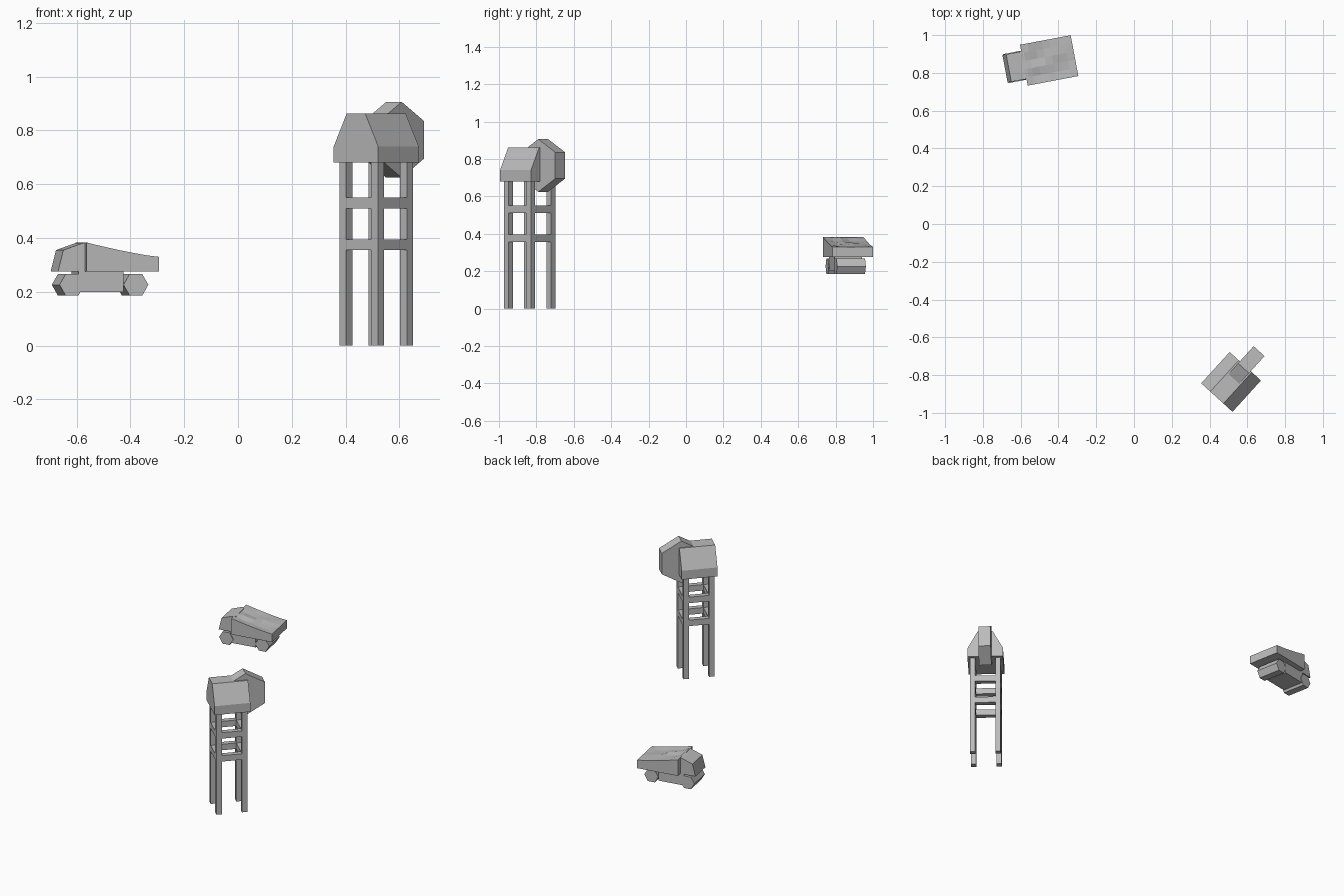
import bpy, bmesh, math, random
from mathutils import Matrix, Vector

cube = bpy.data.objects.get("Cube")
if cube:
    bpy.data.objects.remove(cube)
random.seed(4)

grey = bpy.data.materials.new("plain grey")
grey.use_nodes = True
colour = (0.5, 0.5, 0.5, 1)
grey.diffuse_color = colour
grey.node_tree.nodes["Principled BSDF"].inputs["Base Color"].default_value = colour


def frame(x, y, degrees):
    return Matrix.Translation((x, y, 0)) @ Matrix.Rotation(math.radians(degrees), 4, "Z")


def finish(name, bm, place):
    bmesh.ops.recalc_face_normals(bm, faces=bm.faces)
    mesh = bpy.data.meshes.new(name)
    bm.to_mesh(mesh)
    bm.free()
    mesh.materials.append(grey)
    obj = bpy.data.objects.new(name, mesh)
    obj.matrix_world = place
    bpy.context.collection.objects.link(obj)


def box(name, place, low, high):
    bm = bmesh.new()
    bmesh.ops.create_cube(bm, size=1)
    for v in bm.verts:
        v.co = Vector(low[i] if v.co[i] < 0 else high[i] for i in range(3))
    finish(name, bm, place)


def prism(name, place, profile, start, end, along="x"):
    """Extrude a profile of (across, height) points along x or y."""
    bm = bmesh.new()
    if along == "x":
        points = [(start, a, z) for a, z in profile]
        step = (end - start, 0, 0)
    else:
        points = [(a, start, z) for a, z in profile]
        step = (0, end - start, 0)
    face = bm.faces.new([bm.verts.new(p) for p in points])
    new = bmesh.ops.extrude_face_region(bm, geom=[face])["geom"]
    bmesh.ops.translate(bm, vec=step, verts=[g for g in new if isinstance(g, bmesh.types.BMVert)])
    finish(name, bm, place)


def hexagon(x, z, radius, turn=0):
    angles = [math.radians(60 * i + turn) for i in range(6)]
    return [(x + radius * math.cos(a), z + radius * math.sin(a)) for a in angles]


# Tower: four legs joined by two rings of rails
tower = frame(0.514, -0.836, 47.7)
SPREAD, HALF = 0.08, 0.017
for sx in (-1, 1):
    for sy in (-1, 1):
        x, y = sx * SPREAD, sy * SPREAD
        box("tower_leg", tower, (x - HALF, y - HALF, 0), (x + HALF, y + HALF, 0.69))
for z in (0.355, 0.51):
    for s in (-1, 1):
        c = s * SPREAD
        box("side_rail", tower, (-SPREAD, c - HALF, z), (SPREAD, c + HALF, z + 0.04))
        box("end_rail", tower, (c - HALF, -SPREAD, z), (c + HALF, SPREAD, z + 0.04))

# Tower house with flat-topped roof, and the wheel behind it
house = [(-0.112, 0.68), (0.112, 0.68), (0.112, 0.74), (0.047, 0.862), (-0.047, 0.862), (-0.112, 0.74)]
prism("tower_house", tower, house, -0.112, 0.112)
prism("tower_wheel", tower, hexagon(0.098, 0.765, 0.141, 30), -0.039, 0.039, "y")

# Truck: cab, chassis and hexagonal wheel pairs
truck = frame(-0.449, 0.866, 10.7)
cab = [(-0.238, 0.275), (-0.125, 0.275), (-0.125, 0.383), (-0.148, 0.38), (-0.218, 0.355)]
prism("truck_cab", truck, cab, -0.074, 0.074, "y")
box("truck_chassis", truck, (-0.16, -0.074, 0.2), (0.01, 0.074, 0.28))
for name, x in (("front_wheels", -0.186), ("rear_wheels", 0.056)):
    prism(name, truck, hexagon(x, 0.226, 0.047), -0.078, 0.078, "y")

# Truck bed: solid block with an uneven load sloping down to the rear
LENGTH, WIDTH = 0.1365, 0.11
bm = bmesh.new()
bmesh.ops.create_grid(bm, x_segments=7, y_segments=5, size=1)
for v in bm.verts:
    t = (v.co.x + 1) / 2
    height = 0.33 + 0.053 * (1 - t) ** 1.25
    if abs(v.co.x) < 0.99 and abs(v.co.y) < 0.99:
        height += random.uniform(-0.007, 0.004)
    v.co = Vector((v.co.x * LENGTH, v.co.y * WIDTH, height))
new = bmesh.ops.extrude_face_region(bm, geom=bm.faces[:], use_keep_orig=True)["geom"]
for g in new:
    if isinstance(g, bmesh.types.BMVert):
        g.co.z = 0.275
finish("truck_bed", bm, truck)
